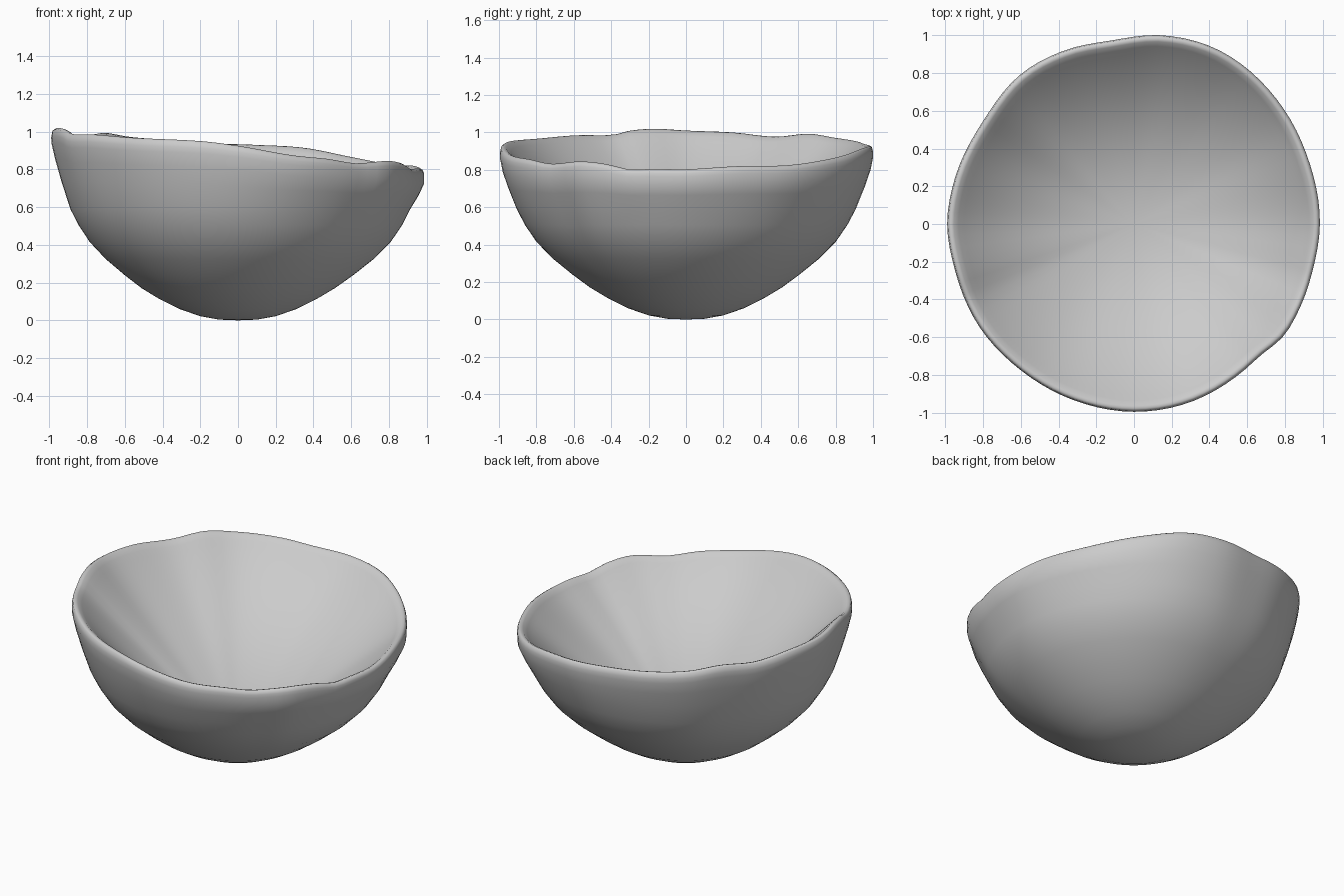
import bpy, bmesh, math
from mathutils import Vector

if "Cube" in bpy.data.objects:
    bpy.data.objects.remove(bpy.data.objects["Cube"])

SEGS = 96
APEX = 0.05     # floor height of the cone-shaped hollow

# Rim height by angle in degrees (0 = +x, 90 = back)
RIM = [(0, .803), (17, .82), (34, .825), (53, .865), (70, .915), (85, .93), (97, .937),
       (108, .95), (126, .972), (137, .993), (150, .977), (165, 1.0), (180, 1.01),
       (190, 1.02), (198, 1.01), (204, .987), (217, .985), (235, .967), (258, .95),
       (270, .925), (287, .875), (300, .855), (311, .832), (325, .845), (335, .828),
       (341, .803), (350, .805)]
# Outline radius by angle
OUT = [(0, .985), (20, .985), (37, 1.0), (64, 1.025), (82, 1.01), (97, .98), (111, .99),
       (127, .995), (146, .968), (166, .98), (180, .99), (194, .98), (214, .984),
       (232, .98), (252, .987), (270, .995), (287, .99), (305, .972), (314, .967),
       (323, .99), (333, .985), (346, .978)]
# Outer wall (radius, height) for the shared lower bowl, and its upper part (radius, share of rim)
LOW = [(.1, .004), (.2, .022), (.31, .06), (.42, .115), (.51, .17), (.6, .24),
       (.7, .325), (.785, .415), (.845, .505), (.89, .59)]
HIGH = [(.94, .35), (.975, .62), (.997, .82), (1.0, .9)]


def around(table, ang):
    """Smooth periodic interpolation of (degrees, value) pairs."""
    n = len(table)
    i = max(k for k in range(n) if table[k][0] <= ang + 1e-6)
    pts = [(table[k % n][0] + 360 * (k // n), table[k % n][1]) for k in range(i - 1, i + 3)]
    (a0, v0), (a1, v1), (a2, v2), (a3, v3) = pts
    h = a2 - a1
    t = (ang - a1) / h
    m1, m2 = (v2 - v0) / (a2 - a0) * h, (v3 - v1) / (a3 - a1) * h
    return ((2*t**3 - 3*t**2 + 1) * v1 + (t**3 - 2*t**2 + t) * m1
            + (3*t**2 - 2*t**3) * v2 + (t**3 - t**2) * m2)


def section(ang):
    """Outer wall, thin rounded lip and upper edge of the hollow at one angle."""
    rim, rad = around(RIM, ang), around(OUT, ang)
    full = .018 + .014 * math.cos(math.radians(ang))

    def wall(r, z):
        bulge = full * max(0, 1 - ((z - .55) / .4) ** 2)
        return Vector((min(r * (1 + (rad - 1) * r ** 4) + bulge, rad), z))
    pts = [wall(r, z) for r, z in LOW]
    pts += [wall(r, .59 + (rim - .59) * s) for r, s in HIGH]
    pts += [Vector((rad - d, rim - h)) for d, h in ((.006, .008), (.018, 0), (.035, .006), (.06, .03), (.09, .06))]
    return pts


# Bowl shell
bm = bmesh.new()
cols = []
for s in range(SEGS):
    ang = 360 * s / SEGS
    c, sn = math.cos(math.radians(ang)), math.sin(math.radians(ang))
    cols.append([bm.verts.new((p.x * c, p.x * sn, p.y)) for p in section(ang)])
bottom = bm.verts.new((0, 0, 0))
inside = bm.verts.new((0, 0, APEX))
for s in range(SEGS):
    a, b = cols[s], cols[(s + 1) % SEGS]
    bm.faces.new((bottom, b[0], a[0]))
    bm.faces.new((inside, a[-1], b[-1]))
    for i in range(len(a) - 1):
        bm.faces.new((a[i], b[i], b[i + 1], a[i + 1]))
bmesh.ops.recalc_face_normals(bm, faces=bm.faces)
for f in bm.faces:
    f.smooth = True
mesh = bpy.data.meshes.new("bowl")
bm.to_mesh(mesh)
bm.free()
bowl = bpy.data.objects.new("bowl", mesh)
bpy.context.collection.objects.link(bowl)
